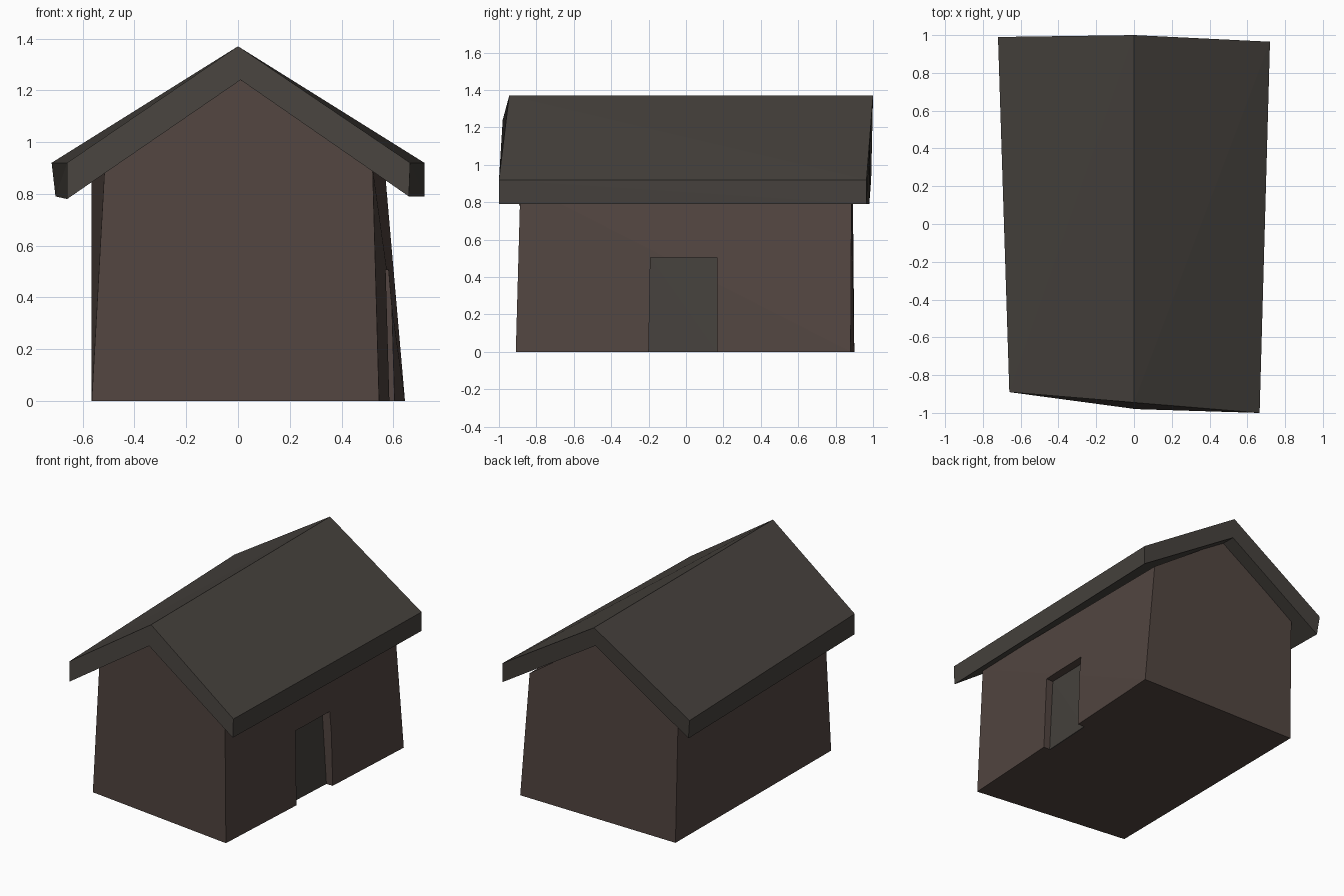
import bpy, bmesh
from mathutils import Vector

if "Cube" in bpy.data.objects:
    bpy.data.objects.remove(bpy.data.objects["Cube"])


def material(name, rgb):
    m = bpy.data.materials.new(name)
    m.diffuse_color = (*rgb, 1)
    m.use_nodes = True
    m.node_tree.nodes["Principled BSDF"].inputs["Base Color"].default_value = m.diffuse_color
    return m


def loft(name, start, end, mat=None):
    """Closed solid bridging two matching outlines."""
    bm = bmesh.new()
    a = [bm.verts.new(p) for p in start]
    b = [bm.verts.new(p) for p in end]
    n = len(a)
    bm.faces.new(a)
    bm.faces.new(b[::-1])
    for i in range(n):
        j = (i + 1) % n
        bm.faces.new((a[j], a[i], b[i], b[j]))
    bmesh.ops.triangulate(bm, faces=[f for f in bm.faces if len(f.verts) == 4])
    bmesh.ops.recalc_face_normals(bm, faces=bm.faces)
    me = bpy.data.meshes.new(name)
    bm.to_mesh(me)
    bm.free()
    ob = bpy.data.objects.new(name, me)
    bpy.context.collection.objects.link(ob)
    if mat:
        me.materials.append(mat)
    return ob


def shifted(points, dx):
    return [Vector(p) + Vector((dx, 0, 0)) for p in points]


wall_mat = material("wall_brown", (0.085, 0.060, 0.052))
roof_mat = material("roof_brown", (0.060, 0.053, 0.046))

# Crooked walls with gabled ends, tops tucked just inside the roof
walls = loft("walls",
             [(-0.565, -0.77, 0), (0.545, -0.91, 0), (0.52, -0.885, 0.90),
              (0.01, -0.84, 1.25), (-0.515, -0.77, 0.90)],
             [(-0.55, 0.90, 0), (0.645, 0.88, 0), (0.57, 0.885, 0.86),
              (0.0, 0.89, 1.25), (-0.565, 0.892, 0.87)], wall_mat)

# Chevron roof slab, wider at the back
loft("roof",
     [(-0.66, -0.89, 0.92), (0, -0.945, 1.37), (0.665, -1.0, 0.92),
      (0.66, -1.0, 0.79), (0.01, -0.98, 1.24), (-0.66, -0.89, 0.78)],
     [(-0.72, 0.99, 0.92), (0, 1.0, 1.37), (0.72, 0.965, 0.92),
      (0.72, 0.965, 0.79), (0, 0.985, 1.24), (-0.705, 0.98, 0.79)], roof_mat)

# Doorway recess in the right wall, parallel to the leaning wall
outline = [(0.585, -0.20, 0), (0.605, 0.165, 0),
           (0.572, 0.165, 0.505), (0.566, -0.19, 0.505)]
hole = [Vector(p) - Vector((0, 0, 0.03 if p[2] == 0 else 0)) for p in outline]
cutter = loft("doorway_cutter", shifted(hole, -0.055), shifted(hole, 0.2))
cutter.hide_render = True
mod = walls.modifiers.new("doorway", 'BOOLEAN')
mod.operation = 'DIFFERENCE'
mod.solver = 'EXACT'
mod.object = cutter
bpy.context.view_layer.objects.active = walls
bpy.ops.object.modifier_apply(modifier=mod.name)
bpy.data.objects.remove(cutter)

# Door panel set back in the recess
loft("door", shifted(outline, -0.06), shifted(outline, -0.048), roof_mat)
